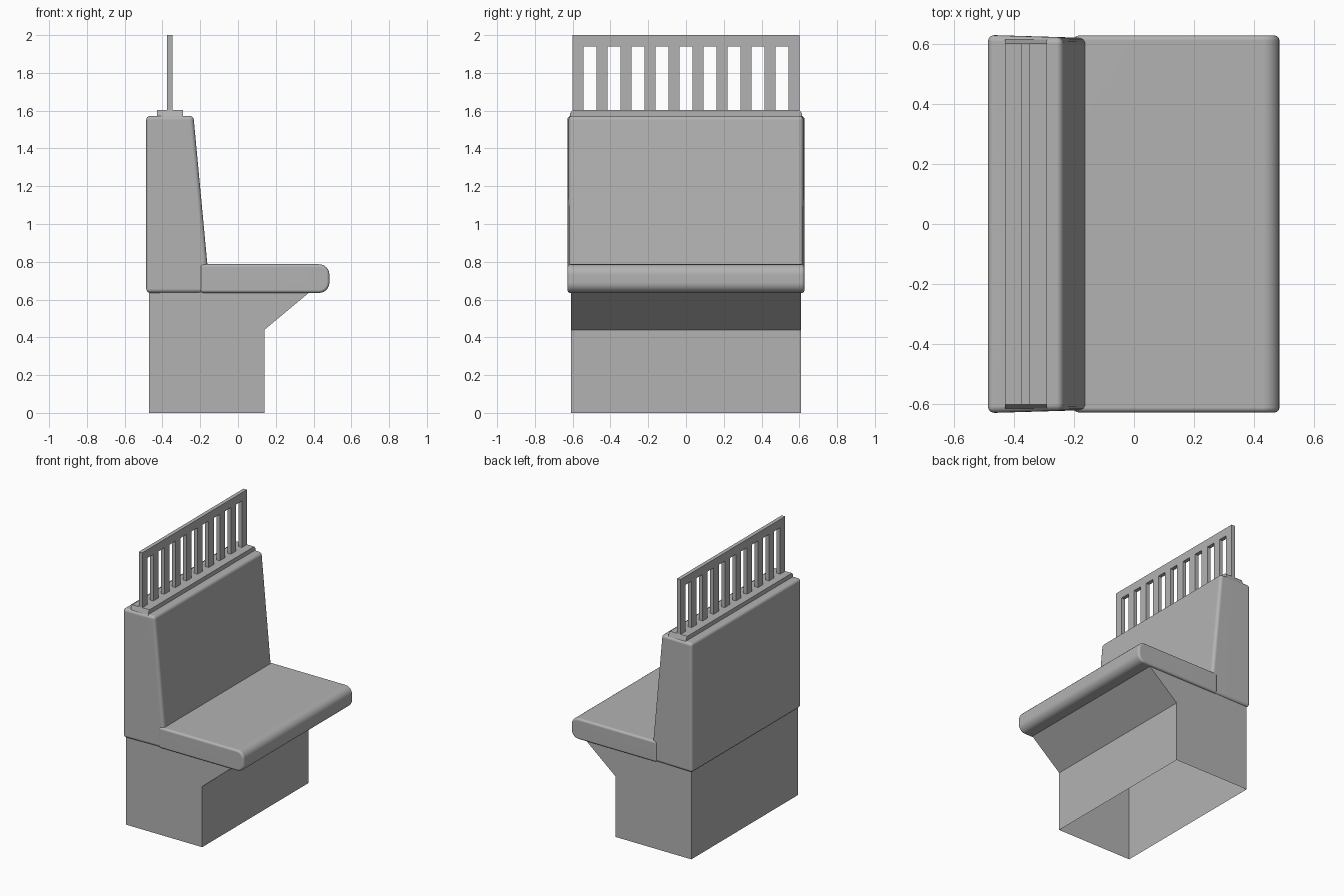
import bpy, bmesh

if "Cube" in bpy.data.objects:
    bpy.data.objects.remove(bpy.data.objects["Cube"])

# Dark grey finish shared by every part
grey = bpy.data.materials.new("dark_grey")
grey.diffuse_color = (0.45, 0.45, 0.45, 1)
grey.use_nodes = True
grey.node_tree.nodes["Principled BSDF"].inputs["Base Color"].default_value = grey.diffuse_color


def make_object(name, bm):
    mesh = bpy.data.meshes.new(name)
    bm.to_mesh(mesh)
    bm.free()
    mesh.materials.append(grey)
    obj = bpy.data.objects.new(name, mesh)
    bpy.context.collection.objects.link(obj)
    return obj


def prism(name, profile, open_ends=(), front_round=0, rim=0, smooth=True):
    """Extrude an (x, z, half width) profile across y; optionally round its edges."""
    bm = bmesh.new()
    left = [bm.verts.new((x, -w, z)) for x, z, w in profile]
    right = [bm.verts.new((x, w, z)) for x, z, w in profile]
    n = len(profile)
    bm.faces.new(left)
    bm.faces.new(right[::-1])
    for i in range(n):
        j = (i + 1) % n
        if i not in open_ends:
            bm.faces.new((left[i], right[i], right[j], left[j]))
    bmesh.ops.recalc_face_normals(bm, faces=bm.faces)
    if front_round:
        x_max = max(p[0] for p in profile)
        edges = [e for e in bm.edges if all(abs(v.co.x - x_max) < 1e-4 for v in e.verts)
                 and abs(e.verts[0].co.y - e.verts[1].co.y) > 0.1]
        bmesh.ops.bevel(bm, geom=edges, offset=front_round, segments=6,
                        profile=0.5, affect='EDGES')
    if rim:
        edges = [e for e in bm.edges if len(e.link_faces) == 2 and e.calc_face_angle() > 0.5]
        bmesh.ops.bevel(bm, geom=edges, offset=rim, segments=4,
                        profile=0.5, affect='EDGES')
    obj = make_object(name, bm)
    if smooth:
        bpy.ops.object.select_all(action='DESELECT')
        obj.select_set(True)
        bpy.context.view_layer.objects.active = obj
        bpy.ops.object.shade_smooth_by_angle(angle=0.9)
        # Keep the big panels flat and let only the rounded rims blend
        normals = obj.modifiers.new("weighted_normals", 'WEIGHTED_NORMAL')
        normals.keep_sharp = True
    return obj


def add_box(bm, x0, x1, y0, y1, z0, z1):
    cube = bmesh.ops.create_cube(bm, size=1)
    for v in cube["verts"]:
        v.co = ((x0 + x1) / 2 + v.co.x * (x1 - x0),
                (y0 + y1) / 2 + v.co.y * (y1 - y0),
                (z0 + z1) / 2 + v.co.z * (z1 - z0))


# Hollow plinth, open underneath and under the cushion
W = 0.61
prism("base", [(-0.47, 0, W), (0.14, 0, W), (0.14, 0.44, W), (0.38, 0.64, W), (-0.47, 0.64, W)],
      open_ends=(0, 3), smooth=False)

# Seat cushion with a full rounded front
S = 0.627
prism("seat", [(-0.20, 0.635, S), (0.484, 0.635, S), (0.484, 0.787, S), (-0.20, 0.787, S)],
      front_round=0.055, rim=0.016)

# Sloping backrest, slightly narrower toward the front
prism("backrest", [(-0.486, 0.635, 0.629), (-0.148, 0.635, 0.619), (-0.236, 1.573, 0.621),
                   (-0.486, 1.573, 0.629)], rim=0.022)

# Capping strip with softened ends
prism("cap", [(-0.43, 1.56, 0.615), (-0.29, 1.56, 0.615), (-0.29, 1.587, 0.613),
              (-0.29, 1.603, 0.60), (-0.43, 1.603, 0.60), (-0.43, 1.587, 0.613)])

# Railing: ten flat bars under a top rail
bm = bmesh.new()
X0, X1, BAR, COUNT = -0.376, -0.348, 0.058, 10
for i in range(COUNT):
    y = -0.6 + i * (1.2 - BAR) / (COUNT - 1)
    add_box(bm, X0, X1, y, y + BAR, 1.60, 1.94)
add_box(bm, X0, X1, -0.6, 0.6, 1.94, 2.0)
make_object("railing", bm)
